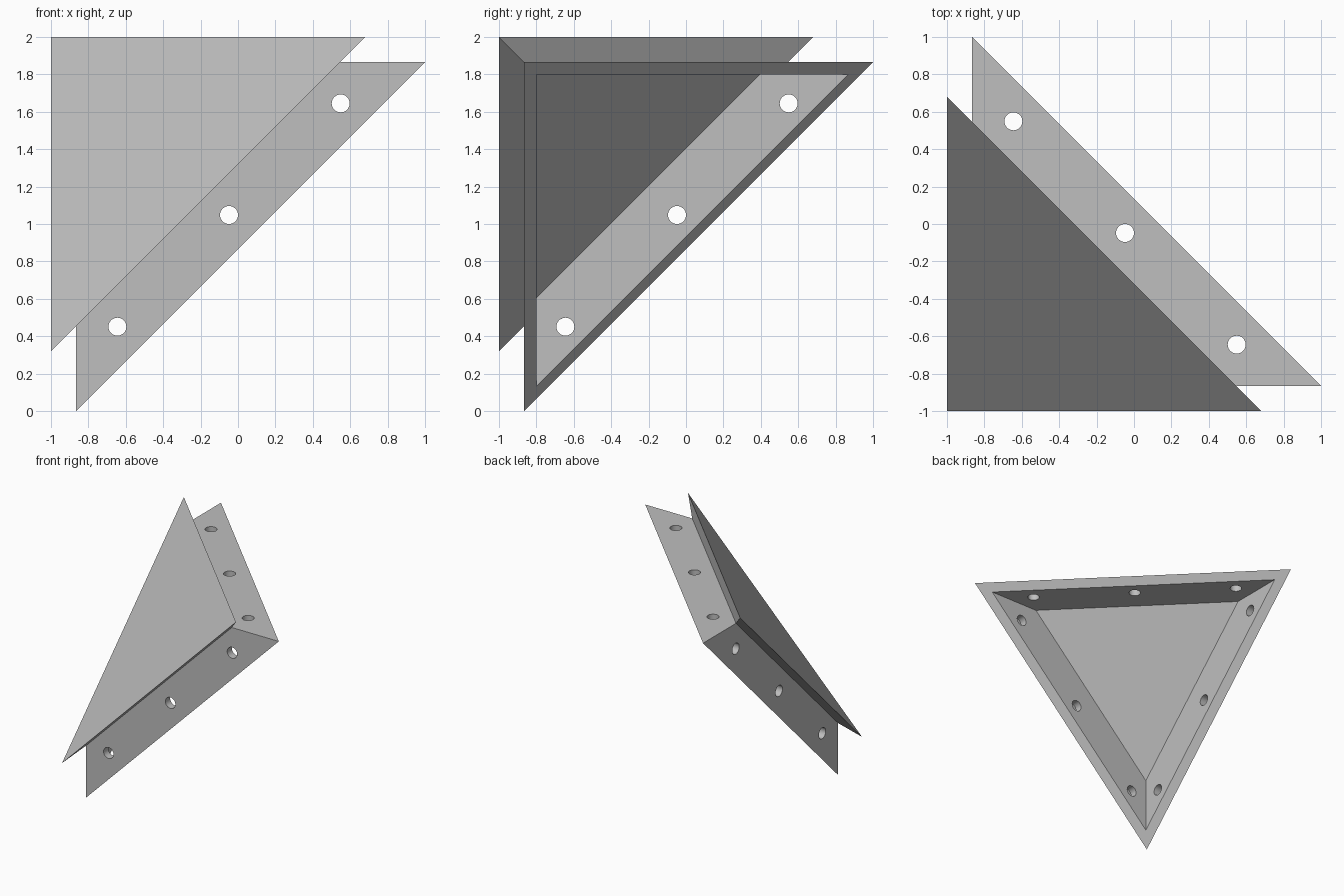
import bpy, bmesh
from mathutils import Matrix, Vector

cube = bpy.data.objects.get("Cube")
if cube:
    bpy.data.objects.remove(cube, do_unlink=True)

# One plain grey material
grey = bpy.data.materials.new("light_grey")
grey.use_nodes = True
colour = (0.52, 0.52, 0.52, 1)
grey.diffuse_color = colour
grey.node_tree.nodes["Principled BSDF"].inputs["Base Color"].default_value = colour


def place(a, b, c):
    """Symmetric corner coordinates: the third axis points down from the top."""
    return Vector((a, b, 1 - c))


def corner_triangle(bm, wall, level):
    """Triangle where three walls at -wall meet the slanted plane a + b + c = level."""
    ring = []
    for axis in range(3):
        p = [-wall] * 3
        p[axis] = level + 2 * wall
        ring.append(bm.verts.new(place(*p)))
    return ring


def make_object(name, bm):
    bmesh.ops.recalc_face_normals(bm, faces=bm.faces)
    mesh = bpy.data.meshes.new(name)
    bm.to_mesh(mesh)
    bm.free()
    mesh.materials.append(grey)
    obj = bpy.data.objects.new(name, mesh)
    bpy.context.collection.objects.link(obj)
    return obj


# Bracket: slanted cap plate, tapered lip, three flanges, rim and hollow inside
OUTER, INNER, RIM = 0.865, 0.799, -0.73
profile = [(1, -1.319), (OUTER, -1.184), (OUTER, RIM), (INNER, RIM), (INNER, -1.204)]
bm = bmesh.new()
rings = [corner_triangle(bm, wall, level) for wall, level in profile]
for r, s in zip(rings, rings[1:]):
    for i in range(3):
        j = (i + 1) % 3
        bm.faces.new((r[i], r[j], s[j], s[i]))
bm.faces.new(rings[0])
bm.faces.new(rings[-1])
bracket = make_object("corner_bracket", bm)

# Screw hole cutters: three along each flange
bm = bmesh.new()
for axis in range(3):
    for along in (-0.645, -0.048, 0.549):
        p = [along, -0.096 - along]
        p.insert(axis, -0.83)
        normal = Vector([float(i == axis) for i in range(3)])
        turn = normal.to_track_quat('Z', 'Y').to_matrix().to_4x4()
        bmesh.ops.create_cone(bm, cap_ends=True, segments=32, radius1=0.048,
                              radius2=0.048, depth=0.2,
                              matrix=Matrix.Translation(place(*p)) @ turn)
cutter = make_object("screw_hole_cutter", bm)
cutter.hide_render = True

# Cut the holes, then drop the helper
holes = bracket.modifiers.new("screw_holes", 'BOOLEAN')
holes.operation = 'DIFFERENCE'
holes.solver = 'EXACT'
holes.object = cutter
bpy.ops.object.select_all(action='DESELECT')
bpy.context.view_layer.objects.active = bracket
bracket.select_set(True)
bpy.ops.object.modifier_apply(modifier=holes.name)
bpy.data.objects.remove(cutter, do_unlink=True)
bpy.ops.object.shade_smooth_by_angle(angle=0.5)
